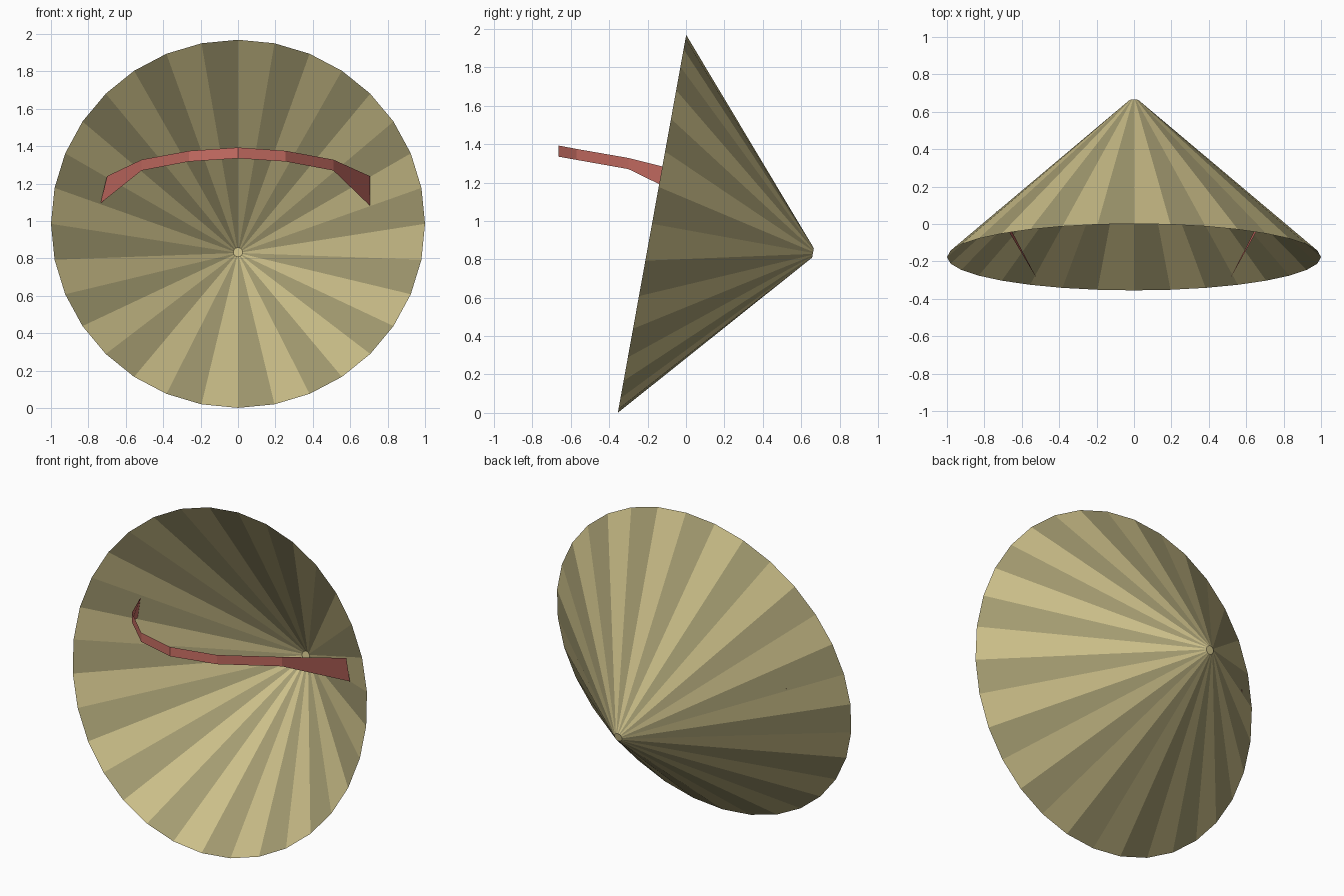
import bpy, bmesh
from math import sin, cos, pi
from mathutils import Vector

if "Cube" in bpy.data.objects:
    bpy.data.objects.remove(bpy.data.objects["Cube"])


def material(name, color):
    m = bpy.data.materials.new(name)
    m.diffuse_color = (*color, 1)
    m.use_nodes = True
    m.node_tree.nodes["Principled BSDF"].inputs["Base Color"].default_value = m.diffuse_color
    return m


def add_object(name, bm, mats):
    mesh = bpy.data.meshes.new(name)
    bm.to_mesh(mesh)
    bm.free()
    for m in mats:
        mesh.materials.append(m)
    obj = bpy.data.objects.new(name, mesh)
    bpy.context.collection.objects.link(obj)
    return obj


light_straw = material("light_straw", (0.60, 0.52, 0.25))
dark_straw = material("dark_straw", (0.37, 0.33, 0.165))
red = material("red_cloth", (0.60, 0.16, 0.13))

# Open conical hat, tipped back: rim centre, axis and in-plane "up" direction
SIDES = 32
centre = Vector((0, -0.177, 0.985))
side = Vector((1, 0, 0))
axis = Vector((0, 0.984, -0.178)).normalized()
up = side.cross(axis) * -1
if up.z < 0:
    up = -up

bm = bmesh.new()


def ring(radius, height):
    return [bm.verts.new(centre + axis * height
                         + side * radius * sin(2 * pi * k / SIDES)
                         + up * radius * cos(2 * pi * k / SIDES))
            for k in range(SIDES)]


rim, tip = ring(1.0, 0.0), ring(0.025, 0.852)
for k in range(SIDES):
    n = (k + 1) % SIDES
    f = bm.faces.new((rim[k], rim[n], tip[n], tip[k]))
    f.material_index = k % 2          # alternating woven panels
bm.faces.new(tip)
bmesh.ops.recalc_face_normals(bm, faces=bm.faces)
# outside faces away from the wearer's side
cap = max(bm.faces, key=lambda f: len(f.verts))
if cap.normal.dot(axis) < 0:
    bmesh.ops.reverse_faces(bm, faces=bm.faces)
add_object("conical_hat", bm, [light_straw, dark_straw])

# Chin strap: thin ribbon, (x, y, top z, bottom x, bottom y, bottom z)
strap = [(-0.70, 0.05, 1.24, -0.735, 0.07, 1.095),
         (-0.515, -0.30, 1.328, -0.515, -0.30, 1.27),
         (-0.262, -0.57, 1.375, -0.262, -0.57, 1.318),
         (0, -0.665, 1.393, 0, -0.665, 1.335),
         (0.255, -0.57, 1.375, 0.255, -0.57, 1.318),
         (0.51, -0.30, 1.328, 0.51, -0.30, 1.27),
         (0.705, 0.05, 1.24, 0.705, 0.085, 1.082)]
bm = bmesh.new()
pairs = [(bm.verts.new(p[:3]), bm.verts.new(p[3:])) for p in strap]
for (a, b), (c, d) in zip(pairs, pairs[1:]):
    bm.faces.new((a, b, d, c))
add_object("chin_strap", bm, [red])
